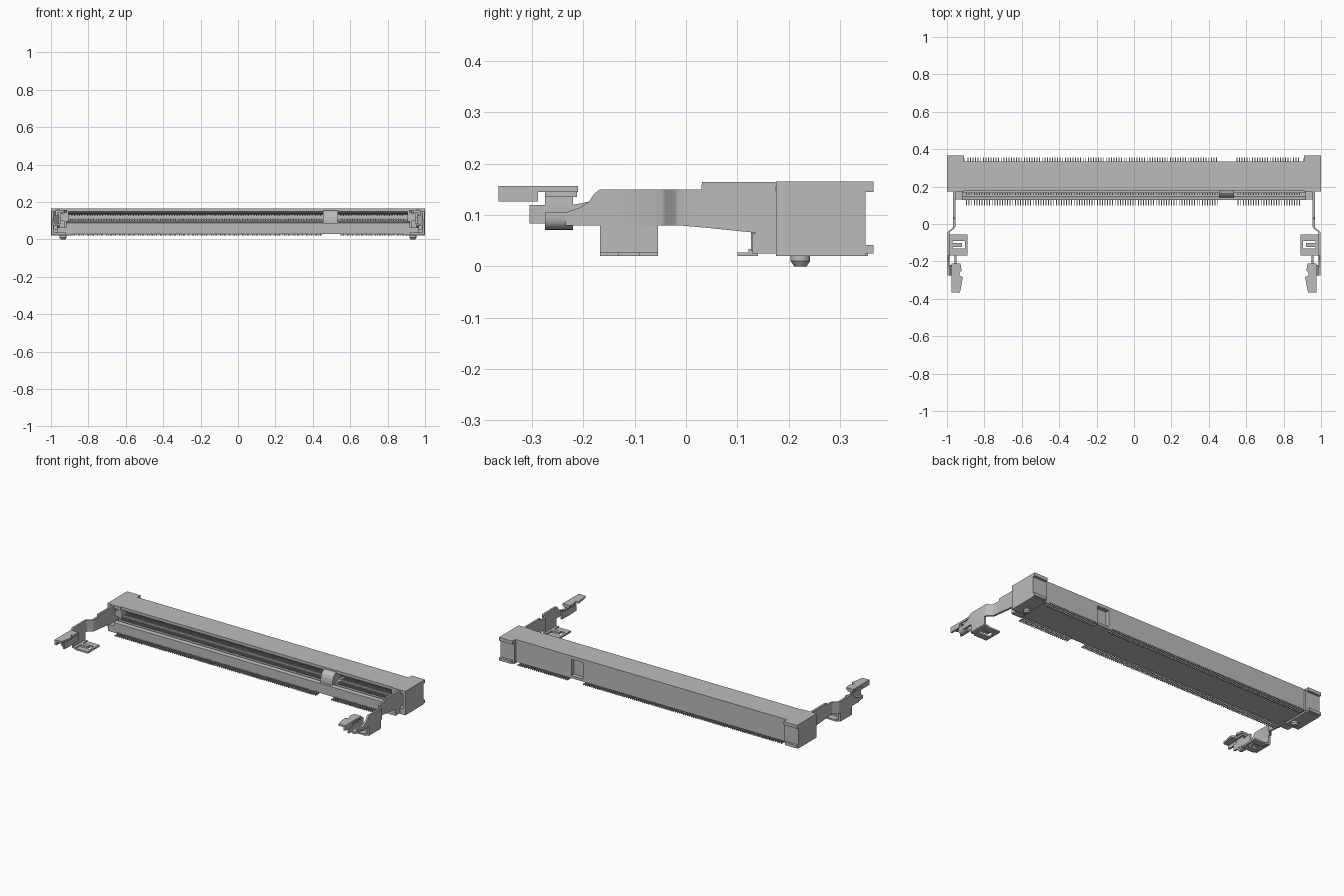
import bpy, bmesh, math
from mathutils import Matrix, Vector

cube = bpy.data.objects.get("Cube")
if cube:
    bpy.data.objects.remove(cube, do_unlink=True)

grey = bpy.data.materials.new("mid grey")
grey.use_nodes = True
col = (0.5, 0.5, 0.5, 1)
grey.diffuse_color = col
grey.node_tree.nodes["Principled BSDF"].inputs["Base Color"].default_value = col


def finish(name, bm, mirror=False):
    bmesh.ops.recalc_face_normals(bm, faces=bm.faces)
    me = bpy.data.meshes.new(name)
    bm.to_mesh(me)
    bm.free()
    me.materials.append(grey)
    ob = bpy.data.objects.new(name, me)
    bpy.context.collection.objects.link(ob)
    if mirror:
        ob.modifiers.new("Mirror", "MIRROR")
    return ob


def add_box(bm, x0, x1, y0, y1, z0, z1):
    m = Matrix.Translation(((x0 + x1) / 2, (y0 + y1) / 2, (z0 + z1) / 2))
    bmesh.ops.create_cube(bm, size=1, matrix=m @ Matrix.Diagonal((x1 - x0, y1 - y0, z1 - z0, 1)))


def add_prism(bm, pts, vec):
    """Close a polygon and push it along a vector."""
    face = bm.faces.new([bm.verts.new(p) for p in pts])
    res = bmesh.ops.extrude_face_region(bm, geom=[face], use_keep_orig=True)
    bmesh.ops.translate(bm, vec=Vector(vec), verts=[v for v in res["geom"] if isinstance(v, bmesh.types.BMVert)])


def boxes(name, items, mirror=False):
    bm = bmesh.new()
    for b in items:
        add_box(bm, *b)
    return finish(name, bm, mirror)


def extrude_x(name, profile, x0, x1):
    bm = bmesh.new()
    add_prism(bm, [(x0, y, z) for y, z in profile], (x1 - x0, 0, 0))
    return finish(name, bm)


# Housing: slotted section on both sides of the key
KEY0, KEY1, END = 0.455, 0.535, 0.92
slot = [(0.127, 0.03), (0.335, 0.03), (0.335, 0.165), (0.18, 0.165), (0.18, 0.148),
        (0.20, 0.138), (0.31, 0.134), (0.31, 0.106), (0.20, 0.106), (0.19, 0.098),
        (0.168, 0.098), (0.168, 0.075), (0.15, 0.075), (0.15, 0.092), (0.127, 0.088)]
extrude_x("housing_long", slot, -END, KEY0)
extrude_x("housing_short", slot, KEY1, END)

# Key post with a rounded nose and a window in the back
key = [(0.127, 0.03), (0.335, 0.03), (0.335, 0.045), (0.31, 0.045), (0.31, 0.145),
       (0.335, 0.145), (0.335, 0.165), (0.18, 0.165)]
key += [(0.18 - 0.038 * math.sin(a), 0.105 + 0.05 * math.cos(a)) for a in (0, 0.4, 0.8, 1.2, 1.57)]
key += [(0.142, 0.088), (0.127, 0.088)]
extrude_x("key_post", key, KEY0, KEY1)

# Hollow end blocks with rear tabs
boxes("end_blocks", [
    (0.91, 1.0, 0.175, 0.365, 0.145, 0.165),
    (0.91, 1.0, 0.175, 0.35, 0.02, 0.055),
    (0.985, 1.0, 0.175, 0.35, 0.05, 0.15),
    (0.905, 0.93, 0.18, 0.35, 0.03, 0.15),
    (0.91, 1.0, 0.325, 0.35, 0.03, 0.15),
    (0.92, 1.0, 0.35, 0.365, 0.025, 0.042),
    (0.90, 0.965, 0.13, 0.18, 0.025, 0.065),
    (0.93, 0.95, 0.18, 0.22, 0.10, 0.135),
], True)

# Locating pegs
bm = bmesh.new()
for z, h, r1, r2 in ((0.015, 0.01, 0.019, 0.019), (0.005, 0.01, 0.012, 0.019)):
    bmesh.ops.create_cone(bm, cap_ends=True, segments=24, radius1=r1, radius2=r2, depth=h,
                          matrix=Matrix.Translation((0.935, 0.223, z)))
pegs = finish("locating_pegs", bm, True)

# Solder pins and slot contacts
PITCH = 0.0137


def pin_row(name, parts, start=-0.895, stop=0.89):
    items = []
    for i in range(int((stop - start) / PITCH) + 1):
        x = start + i * PITCH
        if KEY0 - 0.004 < x < KEY1 + 0.012:
            continue
        for y0, y1, z0, z1 in parts:
            items.append((x - 0.0025, x + 0.0025, y0, y1, z0, z1))
    boxes(name, items)


pin_row("front_pins", [(0.10, 0.14, 0.02, 0.027), (0.122, 0.14, 0.027, 0.034)])
pin_row("rear_pins", [(0.315, 0.355, 0.02, 0.027), (0.315, 0.325, 0.027, 0.034)], -0.888)
pin_row("lower_contacts", [(0.155, 0.20, 0.098, 0.104), (0.20, 0.28, 0.106, 0.113)])
pin_row("upper_contacts", [(0.20, 0.29, 0.126, 0.139)], -0.888)

# Latch arms: upright strips following stations of (y, x, low z, high z)
def strip(name, stations, t):
    bm = bmesh.new()
    rings = [[bm.verts.new(p) for p in ((x, y, lo), (x + t, y, lo), (x + t, y, hi), (x, y, hi))]
             for y, x, lo, hi in stations]
    for a, b in zip(rings, rings[1:]):
        for i in range(4):
            j = (i + 1) % 4
            bm.faces.new((a[i], a[j], b[j], b[i]))
    bm.faces.new(rings[0])
    bm.faces.new(rings[-1])
    return finish(name, bm, True)


arms = strip("latch_arms", [
    (0.30, 0.955, 0.065, 0.145), (0.175, 0.955, 0.065, 0.145), (0.174, 0.955, 0.065, 0.164),
    (0.14, 0.955, 0.065, 0.164), (0.031, 0.955, 0.076, 0.164), (0.03, 0.955, 0.076, 0.15),
    (-0.015, 0.955, 0.08, 0.15), (-0.022, 0.958, 0.08, 0.15), (-0.04, 0.982, 0.08, 0.15),
    (-0.048, 0.986, 0.08, 0.15), (-0.168, 0.986, 0.08, 0.15), (-0.18, 0.986, 0.08, 0.14),
    (-0.19, 0.986, 0.08, 0.125), (-0.205, 0.986, 0.08, 0.115), (-0.235, 0.986, 0.08, 0.105)], 0.012)
strip("latch_inner_plates", [(-0.168, 0.95, 0.083, 0.13), (-0.22, 0.95, 0.083, 0.12),
                             (-0.305, 0.95, 0.083, 0.12)], 0.01)

# Folded spring linking the plates, drawn as a U section
bm = bmesh.new()
arc = [math.pi + math.pi * i / 10 for i in range(11)]
outer = [(0.972 + 0.024 * math.cos(a), 0.094 + 0.023 * math.sin(a)) for a in arc]
inner = [(0.972 + 0.013 * math.cos(a), 0.094 + 0.012 * math.sin(a)) for a in reversed(arc)]
u = [(0.948, 0.147)] + outer + [(0.996, 0.105), (0.985, 0.105)] + inner + [(0.959, 0.147)]
add_prism(bm, [(x, -0.275, z) for x, z in u], (0, 0.055, 0))
springs = finish("latch_springs", bm, True)

# Thumb tabs
bm = bmesh.new()
tab = [(0.975, -0.21), (0.928, -0.21), (0.922, -0.25), (0.934, -0.262), (0.932, -0.275),
       (0.915, -0.285), (0.93, -0.365), (0.975, -0.365)]
add_prism(bm, [(x, y, 0.145) for x, y in tab], (0, 0, 0.012))
add_box(bm, 0.963, 0.975, -0.365, -0.288, 0.126, 0.146)
add_box(bm, 0.935, 0.97, -0.275, -0.212, 0.135, 0.146)
finish("thumb_tabs", bm, True)

# Folded solder feet under the latches
boxes("latch_feet", [
    (0.986, 0.998, -0.168, -0.055, 0.032, 0.085),
    (0.97, 0.996, -0.168, -0.055, 0.026, 0.036),
    (0.89, 0.975, -0.168, -0.132, 0.02, 0.03),
    (0.89, 0.975, -0.091, -0.055, 0.02, 0.03),
    (0.89, 0.904, -0.135, -0.088, 0.02, 0.03),
    (0.92, 0.975, -0.122, -0.101, 0.026, 0.036),
], True)

# Smooth shading on the rounded parts
bpy.ops.object.select_all(action="DESELECT")
for ob in (pegs, arms, springs):
    ob.select_set(True)
bpy.context.view_layer.objects.active = pegs
bpy.ops.object.shade_smooth_by_angle(angle=math.radians(35))
